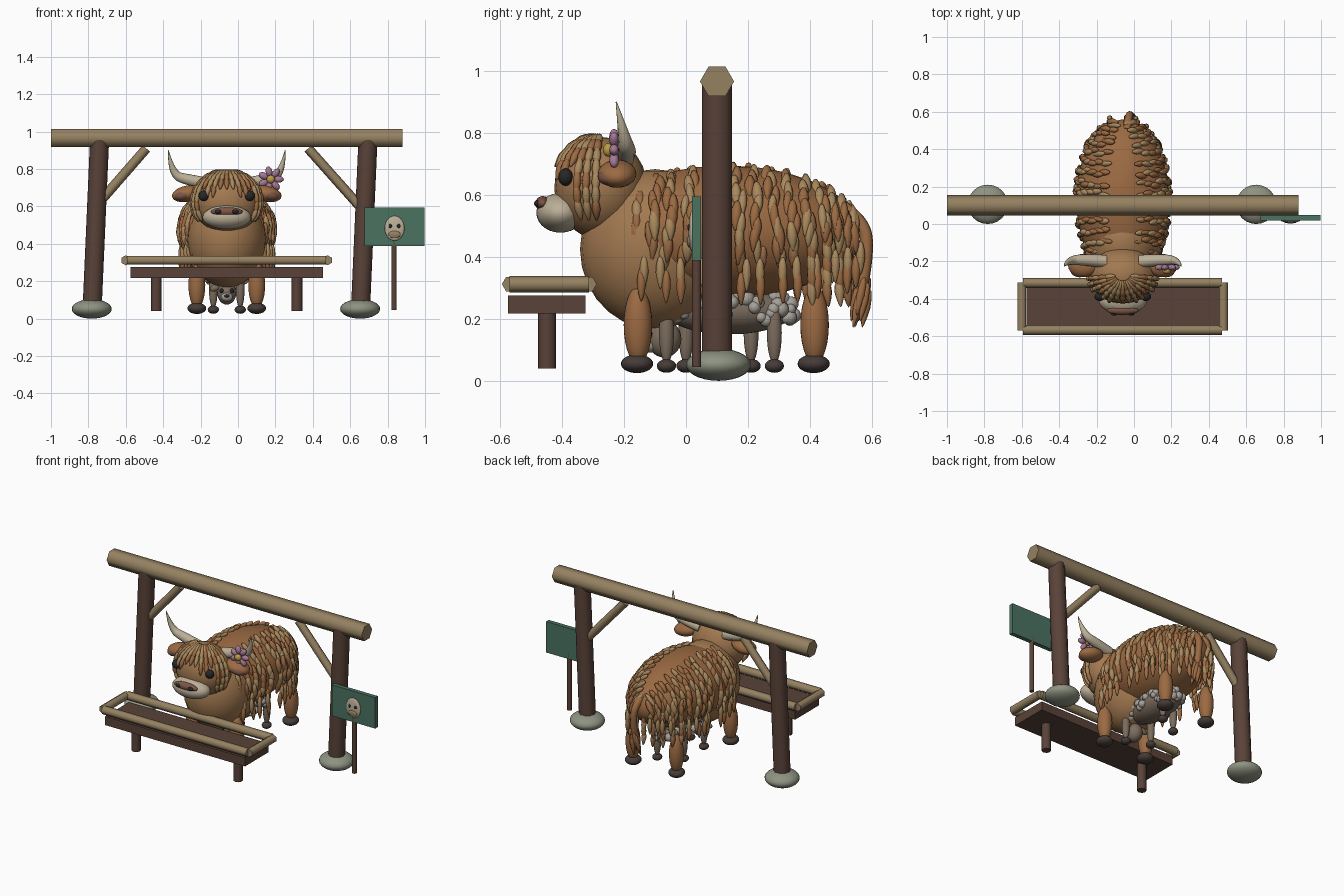
import bpy, bmesh, math, random
from mathutils import Vector, Matrix, Euler

random.seed(4)
cube = bpy.data.objects.get("Cube")
if cube:
    bpy.data.objects.remove(cube)


def mat(name, *rgb):
    m = bpy.data.materials.new(name)
    m.use_nodes = True
    m.diffuse_color = (*rgb, 1)
    m.node_tree.nodes["Principled BSDF"].inputs["Base Color"].default_value = (*rgb, 1)
    return m


PALE = mat("pale_wood", .30, .22, .12)
DARK = mat("dark_wood", .10, .055, .04)
STONE = mat("stone", .27, .29, .22)
GREEN = mat("painted_green", .07, .17, .12)
HIDE = mat("hide", .33, .145, .055)
FACE = mat("face_hide", .36, .19, .08)
TAN = mat("tan_hair", .40, .25, .11)
CREAM = mat("cream", .50, .43, .31)
NOSE = mat("nose", .20, .09, .06)
BLACK = mat("black", .02, .02, .02)
HOOF = mat("hoof", .06, .045, .04)
WOOL = mat("wool", .38, .35, .31)
FAWN = mat("fawn", .20, .15, .11)
PETAL = mat("petal", .38, .19, .30)
GOLD = mat("gold", .50, .33, .06)


def finish(name, bm, m, angle=70):
    me = bpy.data.meshes.new(name)
    bm.to_mesh(me)
    bm.free()
    ob = bpy.data.objects.new(name, me)
    bpy.context.collection.objects.link(ob)
    me.materials.append(m)
    bpy.ops.object.select_all(action='DESELECT')
    ob.select_set(True)
    bpy.context.view_layer.objects.active = ob
    bpy.ops.object.shade_smooth_by_angle(angle=math.radians(angle))
    return ob


def add_blob(bm, loc, radii, rot=(0, 0, 0), u=24, v=14):
    mx = Matrix.LocRotScale(Vector(loc), Euler(rot), Vector(radii))
    bmesh.ops.create_uvsphere(bm, u_segments=u, v_segments=v, radius=1, matrix=mx)


def blob(name, m, loc, radii, rot=(0, 0, 0)):
    bm = bmesh.new()
    add_blob(bm, loc, radii, rot)
    return finish(name, bm, m)


def add_lock(bm, loc, direction, length=.05, width=.016):
    # Hair tuft: a spheroid narrowed to a point along its direction
    ret = bmesh.ops.create_uvsphere(bm, u_segments=8, v_segments=6, radius=1)
    mx = Matrix.LocRotScale(Vector(loc), Vector(direction).to_track_quat('Z', 'Y'), Vector((width, width, length)))
    for vert in ret["verts"]:
        taper = 1 - .45 * max(vert.co.z, 0)
        vert.co.x *= taper
        vert.co.y *= taper
        vert.co = mx @ vert.co


def rod(name, m, a, b, r, sides=6, spin=0, angle=65):
    a, b = Vector(a), Vector(b)
    bm = bmesh.new()
    q = (b - a).to_track_quat('Z', 'Y').to_matrix().to_4x4()
    mx = Matrix.Translation((a + b) / 2) @ q @ Matrix.Rotation(spin, 4, 'Z')
    bmesh.ops.create_cone(bm, cap_ends=True, segments=sides, radius1=r, radius2=r, depth=(b - a).length, matrix=mx)
    return finish(name, bm, m, angle)


def box(name, m, loc, size):
    bm = bmesh.new()
    bmesh.ops.create_cube(bm, size=1, matrix=Matrix.LocRotScale(Vector(loc), None, Vector(size)))
    return finish(name, bm, m, 30)


def tube(name, m, points, radii):
    cu = bpy.data.curves.new(name, 'CURVE')
    cu.dimensions = '3D'
    cu.bevel_depth = 1
    cu.bevel_resolution = 3
    cu.use_fill_caps = True
    sp = cu.splines.new('NURBS')
    sp.points.add(len(points) - 1)
    sp.use_endpoint_u = True
    sp.order_u = 3
    for p, co, r in zip(sp.points, points, radii):
        p.co = (*co, 1)
        p.radius = r
    cu.materials.append(m)
    ob = bpy.data.objects.new(name, cu)
    bpy.context.collection.objects.link(ob)


# Timber gate: both posts lean the same way
rod("top_beam", PALE, (-1, .1, .966), (.88, .1, .966), .055, spin=math.pi / 2)
for side, x in (("right", -.78), ("left", .655)):
    rod(side + "_post", DARK, (x, .1, .05), (x + .04, .1, .96), .051, 10)
    blob(side + "_post_stone", STONE, (x - .002, .105, .052), (.107, .105, .052))
rod("right_brace", PALE, (-.73, .1, .635), (-.49, .1, .91), .026)
rod("left_brace", PALE, (.66, .1, .59), (.375, .1, .91), .026)

# Sign board with a painted face plaque
box("sign_board", GREEN, (.837, .034, .491), (.32, .028, .206))
rod("sign_pole", DARK, (.834, .034, .045), (.834, .034, .43), .015, 10)
blob("sign_plaque", CREAM, (.837, .02, .483), (.053, .012, .066))
blob("plaque_muzzle", PALE, (.837, .011, .45), (.032, .008, .02))
for s in (-1, 1):
    blob("plaque_eye", BLACK, (.837 + s * .022, .011, .495), (.009, .007, .011))

# Feeding trough
TX, TY = -.061, -.441
box("trough_tray", DARK, (TX, -.45, .247), (1.03, .25, .058))
for s in (-1, 1):
    rod("trough_long_rail", PALE, (TX - .532, TY + s * .126, .312), (TX + .532, TY + s * .126, .312), .027, 6, math.pi / 2)
    rod("trough_end_rail", PALE, (TX + s * .539, TY - .128, .312), (TX + s * .539, TY + .128, .312), .027, 6)
    rod("trough_leg", DARK, (TX + s * .376, -.448, .04), (TX + s * .376, -.448, .23), .029, 8)

# Shaggy cow: torso, legs and hooves
C = -.06
CEN, RAD = Vector((C, .13, .48)), Vector((.25, .43, .215))
blob("cow_body", HIDE, CEN, RAD)
blob("cow_chest", FACE, (C, -.1, .425), (.213, .242, .258))
for s in (-1, 1):
    for part, y in (("front", -.155), ("back", .415)):
        blob(part + "_leg", HIDE, (C + s * .16, y, .18), (.045, .046, .125))
        blob(part + "_hoof", HOOF, (C + s * .16, y - .003, .055), (.05, .052, .03))

# Head, muzzle, ears and horns
HC, HR = Vector((C, -.275, .622)), Vector((.18, .15, .165))
blob("cow_head", FACE, HC, HR)
blob("cow_muzzle", CREAM, (C, -.405, .542), (.13, .078, .064))
blob("cow_nose", NOSE, (C, -.462, .572), (.085, .024, .024))
for s in (-1, 1):
    blob("cow_nostril", BLACK, (C + s * .045, -.478, .572), (.018, .012, .012))
    blob("cow_eye", BLACK, (C + s * .123, -.388, .657), (.028, .024, .028))
    blob("cow_ear", HIDE, (C + s * .212, -.222, .668), (.082, .062, .043), (0, s * .2, 0))
    blob("inner_ear", NOSE, (C + s * .23, -.25, .66), (.05, .035, .028), (0, s * .2, 0))
    tube("cow_horn", CREAM,
         [(C + s * x, y, z) for x, y, z in
          ((.09, -.2, .72), (.2, -.19, .74), (.295, -.195, .77), (.312, -.225, .9))],
         (.034, .032, .022, .002))

# Flower beside one ear
bm = bmesh.new()
for i in range(7):
    a = math.tau * i / 7
    add_blob(bm, (.175 + .042 * math.cos(a), -.232, .745 + .042 * math.sin(a)),
             (.028, .016, .018), (0, -a, 0), 12, 8)
finish("flower_petals", bm, PETAL)
blob("flower_centre", GOLD, (.175, -.25, .745), (.022, .018, .022))

# Coat: columns of overlapping locks hanging down each flank
coats = [bmesh.new(), bmesh.new()]
down = Vector((0, 0, -1))
columns = (-.14, -.09, -.04, .02, .09, .16, .21, .27, .33, .38, .43, .47, .505, .535)
for col, y0 in enumerate(columns):
    s0 = math.sqrt(1 - ((y0 - CEN.y) / RAD.y) ** 2)
    steps = max(5, int(11 * s0))
    for side in (-1, 1):
        for k in range(steps):
            t = math.radians(22 + 88 * k / (steps - 1))
            y = y0 + .03 * (k / steps) * (1 if y0 > .15 else -1) + random.uniform(-.012, .012)
            y = min(y, .545)
            s = 1.02 * math.sqrt(1 - ((y - CEN.y) / RAD.y) ** 2)
            p = Vector((C + side * RAD.x * s * math.sin(t), y, CEN.z + RAD.z * s * math.cos(t)))
            d = Vector((side * RAD.x * math.cos(t), random.uniform(-.04, .04), -RAD.z * math.sin(t)))
            d = d.normalized().lerp(down, .35)
            p += d * .02
            light = random.random() < .5
            add_lock(coats[light], p, d, random.uniform(.04, .055), random.uniform(.014, .019))
            if k == steps - 1:
                for j in (1, 2):
                    add_lock(coats[j % 2], p + Vector((side * .012, random.uniform(-.02, .02), -.045 * j)),
                             down, .055, .015)

# Rump curtain behind the hind legs
for i in range(9):
    a = math.pi * (.1 + .8 * i / 8)
    for k in range(6):
        p = Vector((C + .2 * math.cos(a), .35 + .18 * math.sin(a), .5 - .043 * k))
        add_lock(coats[(i + k) % 2], p, (random.uniform(-.1, .1), .08, -1), .048, .016)

# Forehead fringe: short in the middle, long beside the eyes
for i in range(15):
    deg = -84 + 12 * i
    a = math.radians(deg)
    low = 30 if abs(deg) < 18 else (8 if abs(deg) < 40 else (28 if abs(deg) < 60 else -32))
    e = 66
    while e >= low:
        er = math.radians(e)
        n = Vector((math.sin(a) * math.cos(er), -math.cos(a) * math.cos(er), math.sin(er)))
        p = HC + Vector(x * r for x, r in zip(n, HR)) * 1.03
        d = Vector((math.sin(a) * math.sin(er), -math.cos(a) * math.sin(er), -math.cos(er)))
        add_lock(coats[random.random() < .65], p, d, .04, .014)
        e -= 15
finish("dark_locks", coats[0], HIDE)
finish("tan_locks", coats[1], TAN)

# Tail with a brush of hair
tube("tail", HIDE, [(-.04, .5, .56), (-.03, .57, .52), (-.02, .59, .42), (-.02, .565, .3)], (.025, .022, .02, .022))
bm = bmesh.new()
for i in range(9):
    a = math.tau * i / 9
    add_lock(bm, (-.02 + .022 * math.cos(a), .563 + .018 * math.sin(a), .275 - .02 * (i % 3)),
             (.1 * math.cos(a), -.2, -1), .065, .014)
finish("tail_brush", bm, HIDE)

# Woolly young animal sheltering underneath
LC, LR = Vector((C, .14, .225)), Vector((.1, .21, .075))
blob("young_body", FAWN, LC, LR)
bm = bmesh.new()
for i in range(110):
    z = random.uniform(-.45, 1)
    a = i * 2.39996
    r = math.sqrt(1 - z * z)
    p = LC + Vector((LR.x * r * math.cos(a), LR.y * r * math.sin(a), LR.z * z))
    q = random.uniform(.017, .026)
    add_blob(bm, p, (q, q, q), (0, 0, 0), 10, 7)
finish("young_wool", bm, WOOL)
for s in (-1, 1):
    for y in ((-.063, .285) if s > 0 else (0, .21)):
        blob("young_leg", FAWN, (C + s * .072, y, .155), (.023, .024, .1))
        blob("young_hoof", HOOF, (C + s * .072, y, .048), (.03, .031, .022))
    blob("young_eye", BLACK, (C + s * .028, -.118, .15), (.011, .01, .012))
    blob("young_ear", FAWN, (C + s * .062, -.06, .165), (.03, .015, .018), (0, s * .4, 0))
blob("young_head", FAWN, (C, -.07, .135), (.05, .055, .06))
blob("young_muzzle", WOOL, (C, -.115, .115), (.032, .025, .024))
blob("young_nose", BLACK, (C, -.137, .122), (.014, .008, .009))
